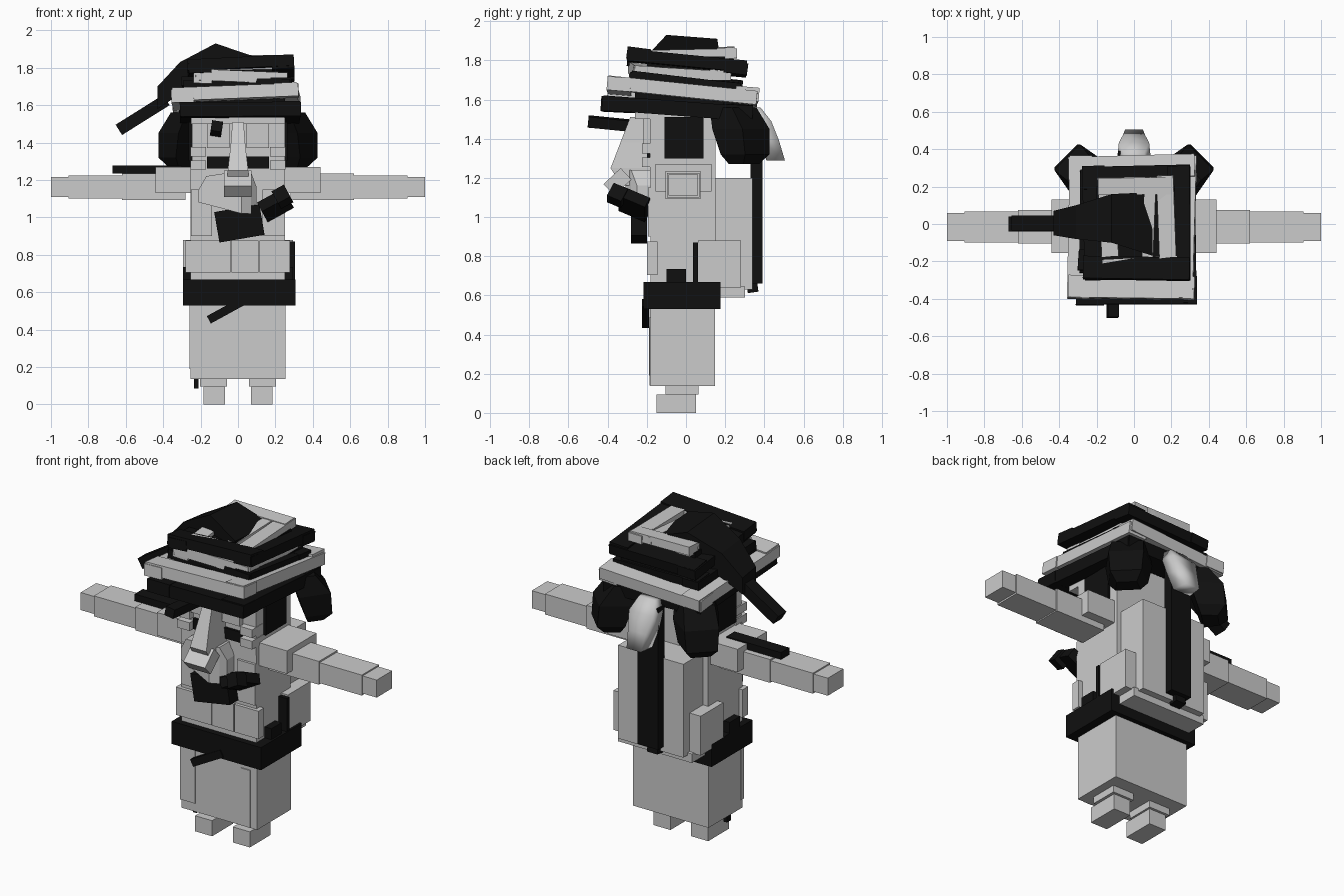
import bpy, bmesh, math, random
from mathutils import Matrix, Vector, Euler

random.seed(4)
black = bpy.data.materials.new("black_cloth")
black.diffuse_color = (0.005, 0.005, 0.005, 1)


def finish(name, bm, dark=False):
    bmesh.ops.recalc_face_normals(bm, faces=bm.faces)
    me = bpy.data.meshes.new(name)
    bm.to_mesh(me)
    bm.free()
    ob = bpy.data.objects.new(name, me)
    bpy.context.collection.objects.link(ob)
    if dark:
        me.materials.append(black)
    return ob


def add_box(bm, c, s, rot=(0, 0, 0)):
    m = Matrix.Translation(c) @ Euler(rot).to_matrix().to_4x4() @ Matrix.Diagonal((*s, 1))
    bmesh.ops.create_cube(bm, size=1, matrix=m)


def box(name, x, y, z, dark=False, rot=(0, 0, 0)):
    """Box from ranges, rotated about its own centre."""
    bm = bmesh.new()
    add_box(bm, [(a + b) / 2 for a, b in (x, y, z)], [b - a for a, b in (x, y, z)], rot)
    return finish(name, bm, dark)


def pair(name, x, y, z, dark=False):
    box(name + "_right", x, y, z, dark)
    box(name + "_left", (-x[1], -x[0]), y, z, dark)


def loft(name, sections, dark=False, spin=0):
    """Bridge four-point sections into a closed solid."""
    bm = bmesh.new()
    rings = [[bm.verts.new(p) for p in s] for s in sections]
    for a, b in zip(rings, rings[1:]):
        for i in range(4):
            bm.faces.new((a[i], a[(i + 1) % 4], b[(i + 1) % 4], b[i]))
    bm.faces.new(rings[0])
    bm.faces.new(rings[-1])
    bm.transform(Matrix.Rotation(spin, 4, 'Z'))
    return finish(name, bm, dark)


def wrap(name, x, y, z, h, w, tilt, dark=False, jitter=0.03):
    """Turban layer: four slightly crooked bars around the head."""
    bm = bmesh.new()
    hx, hy = (x[1] - x[0]) / 2, (y[1] - y[0]) / 2
    for s in (-1, 1):
        j = lambda: random.uniform(-jitter, jitter)
        add_box(bm, (s * (hx - w / 2), 0, 0), (w, 2 * hy, h), (j(), 0, j()))
        add_box(bm, (0, s * (hy - w / 2), 0.004), (2 * hx, w, h), (0, j(), j()))
    bm.transform(Matrix.Translation((sum(x) / 2, sum(y) / 2, z)) @ Euler(tilt).to_matrix().to_4x4())
    return finish(name, bm, dark)


# Feet and skirt
pair("boot", (0.07, 0.185), (-0.15, 0.05), (0, 0.095))
pair("ankle", (0.058, 0.203), (-0.105, 0.065), (0.095, 0.14))
box("boot_strap", (-0.235, -0.21), (-0.1, -0.06), (0.085, 0.14), True)
box("skirt", (-0.255, 0.255), (-0.18, 0.147), (0.137, 0.55))
box("skirt_strip_left", (-0.26, -0.16), (-0.188, -0.16), (0.19, 0.53))
box("skirt_strip_right", (0.15, 0.21), (-0.186, -0.16), (0.14, 0.49))

# Belt with side pouches and dagger
box("belt", (-0.295, 0.308), (-0.218, 0.175), (0.53, 0.668), True)
pair("belt_loop", (0.2, 0.295), (-0.1, 0.0), (0.66, 0.735), True)
box("dagger", (-0.17, 0.06), (-0.225, -0.19), (0.485, 0.53), True, (0, -0.5, 0))
pair("hip_pouch", (0.2, 0.295), (0.06, 0.28), (0.64, 0.88))
box("pouch_trim", (0.25, 0.305), (0.035, 0.06), (0.55, 0.87), True)

# Torso
box("torso", (-0.255, 0.25), (-0.18, 0.15), (0.65, 1.27))
for i, (a, b) in enumerate(((-0.28, -0.04), (-0.035, 0.11), (0.115, 0.278))):
    box(f"belly_panel_{i}", (a, b), (-0.2, -0.145), (0.705, 0.875))
box("chest_panel_left", (-0.25, -0.14), (-0.195, -0.17), (0.9, 1.15))
box("chest_panel_right", (0.13, 0.25), (-0.195, -0.17), (0.9, 1.15))

# Cloak and long braid on the back
box("cloak", (-0.22, 0.22), (0.14, 0.34), (0.63, 1.2))
box("cloak_hem", (-0.25, 0.25), (0.14, 0.3), (0.59, 0.645))
box("back_strip", (-0.085, 0.055), (0.33, 0.39), (0.66, 1.52), True)
box("back_strip_tip", (-0.065, 0.005), (0.31, 0.365), (0.615, 0.69), True, (0.15, 0, 0))

# Arms
pair("shoulder", (0.24, 0.44), (-0.155, 0.13), (1.13, 1.27))
pair("upper_sleeve", (0.28, 0.62), (-0.105, 0.075), (1.093, 1.235))
pair("forearm", (0.6, 0.905), (-0.098, 0.068), (1.1, 1.225))
pair("hand", (0.905, 1.0), (-0.09, 0.06), (1.11, 1.217))
box("arm_band", (-0.67, -0.3), (-0.04, 0.04), (1.235, 1.277), True)

# Head
box("head", (-0.245, 0.25), (-0.185, 0.15), (1.2, 1.56))
for i, z in enumerate((1.28, 1.35)):
    pair(f"cheek_band_{i}", (0.17, 0.253), (-0.225, -0.12), (z - 0.025, z + 0.025))
pair("brow", (0.045, 0.165), (-0.22, -0.17), (1.37, 1.5))
box("forehead", (-0.25, 0.25), (-0.26, -0.17), (1.5, 1.56))
pair("eye_shadow", (0.03, 0.165), (-0.2, -0.17), (1.26, 1.325), True)
pair("side_hair", (0.23, 0.265), (-0.11, 0.09), (1.3, 1.51), True)
box("eyeglass", (-0.145, -0.085), (-0.5, -0.18), (1.445, 1.5), True, (-0.1, 0.15, 0))

# Nose, moustache, beard and pipe
loft("nose", [[(-w, f, z), (w, f, z), (w, -0.17, z), (-w, -0.17, z)]
              for w, f, z in ((0.03, -0.285, 1.51), (0.04, -0.335, 1.38), (0.055, -0.385, 1.25), (0.055, -0.33, 1.16))])
box("nose_tip", (-0.075, 0.072), (-0.41, -0.29), (1.14, 1.22), False, (0.75, 0, 0))
loft("moustache_left", [[(x, f, z0), (x, -0.18, z0), (x, -0.18, z1), (x, f, z1)]
                        for x, f, z0, z1 in ((-0.21, -0.25, 1.08, 1.15), (-0.17, -0.26, 1.07, 1.22), (0.02, -0.31, 1.02, 1.25))])
loft("moustache_right", [[(x, f, z0), (x, -0.18, z0), (x, -0.18, z1), (x, f, z1)]
                         for x, f, z0, z1 in ((0.02, -0.31, 1.02, 1.24), (0.07, -0.28, 1.02, 1.24), (0.1, -0.25, 1.07, 1.16))])
box("beard", (-0.115, 0.13), (-0.28, -0.2), (0.885, 1.05), True, (0, -0.17, 0))
box("pipe_stem", (0.12, 0.28), (-0.34, -0.19), (1.035, 1.095), True, (-0.45, -0.5, 0))
box("pipe_bowl", (0.2, 0.275), (-0.39, -0.31), (1.07, 1.15), True, (-0.45, -0.5, 0))

# Turban layers, bottom to top
box("turban_core", (-0.25, 0.25), (-0.26, 0.27), (1.53, 1.7), True)
box("turban_core_top", (-0.2, 0.22), (-0.2, 0.2), (1.68, 1.82), True)
wrap("brim_black", (-0.31, 0.33), (-0.43, 0.33), 1.555, 0.075, 0.15, (-0.05, 0, 0.02), True)
wrap("brim_light", (-0.35, 0.325), (-0.4, 0.365), 1.635, 0.07, 0.12, (-0.085, -0.04, 0))
wrap("middle_black", (-0.29, 0.29), (-0.27, 0.28), 1.69, 0.05, 0.11, (-0.1, 0, -0.04), True, 0.05)
wrap("middle_light", (-0.24, 0.25), (-0.28, 0.22), 1.735, 0.06, 0.1, (-0.06, 0.03, 0.05), False, 0.05)
wrap("upper_black", (-0.27, 0.3), (-0.3, 0.31), 1.785, 0.06, 0.12, (-0.13, -0.05, 0.0), True, 0.04)
wrap("upper_light", (-0.18, 0.22), (-0.27, 0.25), 1.825, 0.05, 0.09, (0.06, -0.03, 0.06), False, 0.06)
for i, x in enumerate((0.08, 0.16)):
    box(f"top_strip_{i}", (x - 0.03, x + 0.03), (-0.2, 0.25), (1.81, 1.85), False, (0.06, 0, 0.08 * (i - 0.5)))

# Floppy cap end hanging to the side, with tassel
loft("cap", [[(x, y0, z0), (x, y1, z0), (x, y1, z1 - 0.02), (x, y0, z1)] for x, y0, y1, z0, z1 in (
    (0.1, -0.17, 0.17, 1.8, 1.855), (-0.12, -0.1, 0.16, 1.76, 1.93),
    (-0.31, -0.08, 0.1, 1.66, 1.83), (-0.43, -0.06, 0.07, 1.58, 1.7))], True)
box("tassel", (-0.66, -0.36), (-0.035, 0.045), (1.515, 1.58), True, (0, -0.56, 0))


# Neck flaps at the back corners and a smooth tail in the middle
def flap(name, rows, spin, dark):
    return loft(name, [[(-w, a, z), (w, a, z), (w * k, b, z), (-w * k, b, z)]
                       for a, b, w, k, z in rows], dark, spin)


corner = ((0.28, 0.42, 0.11, 0.8, 1.56), (0.32, 0.505, 0.13, 0.75, 1.45),
          (0.36, 0.515, 0.11, 0.8, 1.32), (0.38, 0.47, 0.07, 0.8, 1.27))
flap("neck_flap_left", corner, math.radians(45), True)
flap("neck_flap_right", corner, math.radians(-45), True)
tail = flap("neck_tail", ((0.33, 0.38, 0.06, 0.9, 1.56), (0.35, 0.435, 0.09, 0.9, 1.49),
                          (0.385, 0.475, 0.085, 0.7, 1.39), (0.41, 0.505, 0.06, 0.8, 1.29)), 0, False)
tail.data.polygons.foreach_set("use_smooth", [True] * len(tail.data.polygons))
